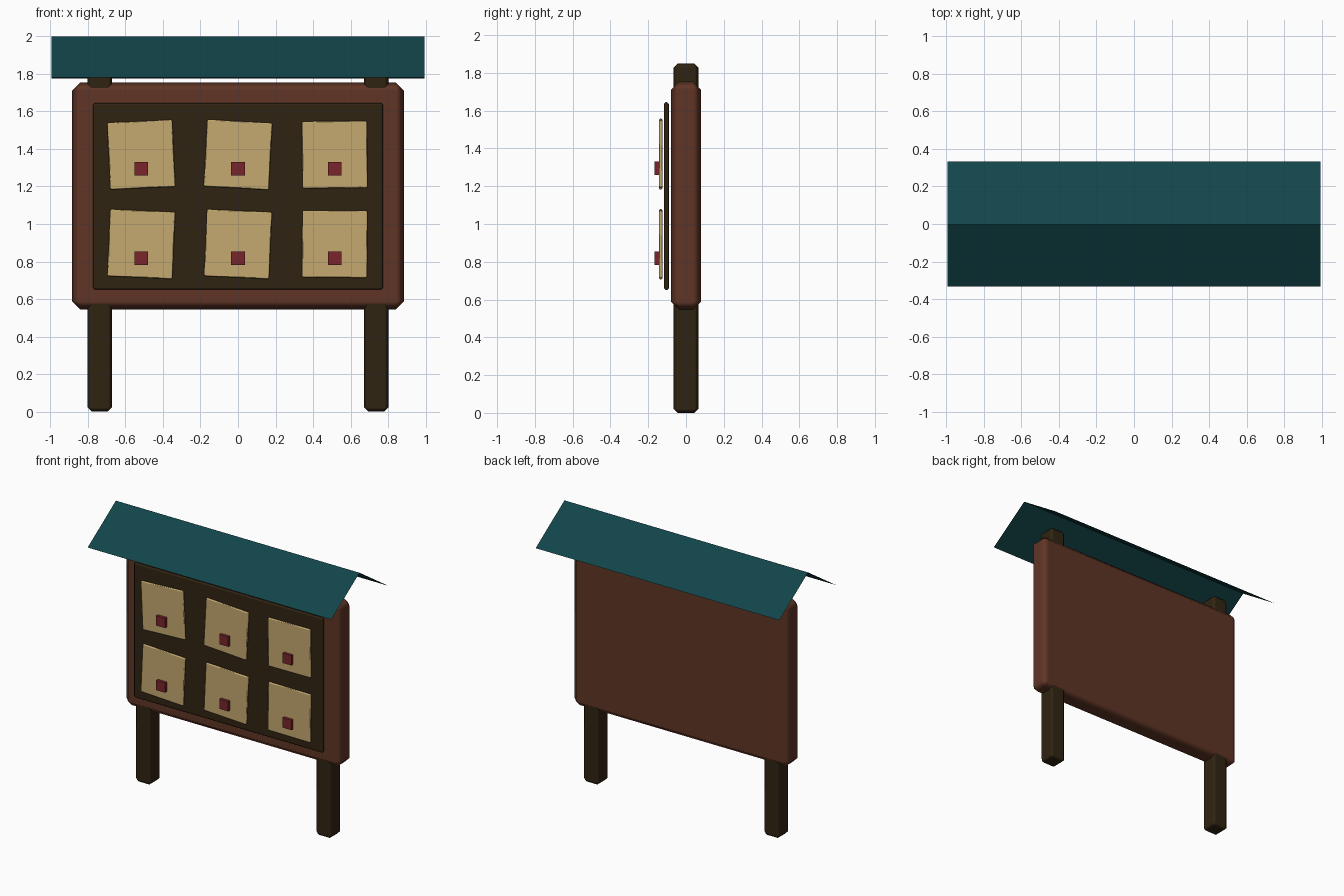
import bpy, math

if "Cube" in bpy.data.objects:
    bpy.data.objects.remove(bpy.data.objects["Cube"])


def material(name, srgb):
    """One flat colour, given as 0-255 sRGB and stored as linear."""
    lin = [((c / 255 + 0.055) / 1.055) ** 2.4 for c in srgb]
    m = bpy.data.materials.new(name)
    m.diffuse_color = (*lin, 1.0)
    m.use_nodes = True
    m.node_tree.nodes["Principled BSDF"].inputs["Base Color"].default_value = m.diffuse_color
    return m


TEAL = material("teal roof", (18, 69, 74))
BROWN = material("red brown wood", (96, 53, 37))
DARK = material("dark wood", (48, 36, 18))
PAPER = material("paper", (197, 169, 111))
RED = material("red pin", (120, 37, 43))


def box(name, lo, hi, mat, bevel=0.0, tilt=0.0):
    """Box between two corners, optionally chamfered and tilted about y."""
    centre = [(a + b) / 2 for a, b in zip(lo, hi)]
    size = [b - a for a, b in zip(lo, hi)]
    bpy.ops.mesh.primitive_cube_add(size=1, location=centre)
    ob = bpy.context.object
    ob.name = name
    ob.scale = size
    bpy.ops.object.transform_apply(location=False, rotation=False, scale=True)
    ob.rotation_euler.y = math.radians(tilt)
    ob.data.materials.append(mat)
    if bevel:
        mod = ob.modifiers.new("chamfer", "BEVEL")
        mod.width = bevel
        mod.segments = 1
        mod.harden_normals = True
        bpy.ops.object.shade_smooth()
    return ob


# Two posts
for side, x in (("left", -0.737), ("right", 0.737)):
    box(side + "_post", (x - 0.065, -0.065, 0.0), (x + 0.065, 0.065, 1.85), DARK, 0.022)

# Thick backing board and the dark notice panel in front of it
box("board", (-0.885, -0.08, 0.545), (0.885, 0.08, 1.755), BROWN, 0.044)
box("notice_panel", (-0.773, -0.117, 0.65), (0.773, -0.09, 1.645), DARK, 0.01)

# Six slightly crooked papers, each with a square pin
tilts = ((-2.6, 3.2, -0.5), (2.6, 2.6, 0.4))
for row, z in enumerate((1.37, 0.893)):
    for col, x in enumerate((-0.516, 0.0, 0.516)):
        tag = f"_{row + 1}_{col + 1}"
        box("paper" + tag, (x - 0.174, -0.144, z - 0.179), (x + 0.174, -0.124, z + 0.179),
            PAPER, 0.007, tilts[row][col])
        zp = z - 0.075
        box("pin" + tag, (x - 0.036, -0.166, zp - 0.036), (x + 0.036, -0.144, zp + 0.036), RED)

# Thin gabled roof: an open profile swept along x
profile = [(-0.333, 1.78), (-0.003, 2.0), (0.333, 1.775)]
verts = [(x, y, z) for x in (-0.995, 0.995) for y, z in profile]
mesh = bpy.data.meshes.new("roof")
mesh.from_pydata(verts, [], [(0, 3, 4, 1), (1, 4, 5, 2)])
mesh.materials.append(TEAL)
roof = bpy.data.objects.new("roof", mesh)
bpy.context.collection.objects.link(roof)
